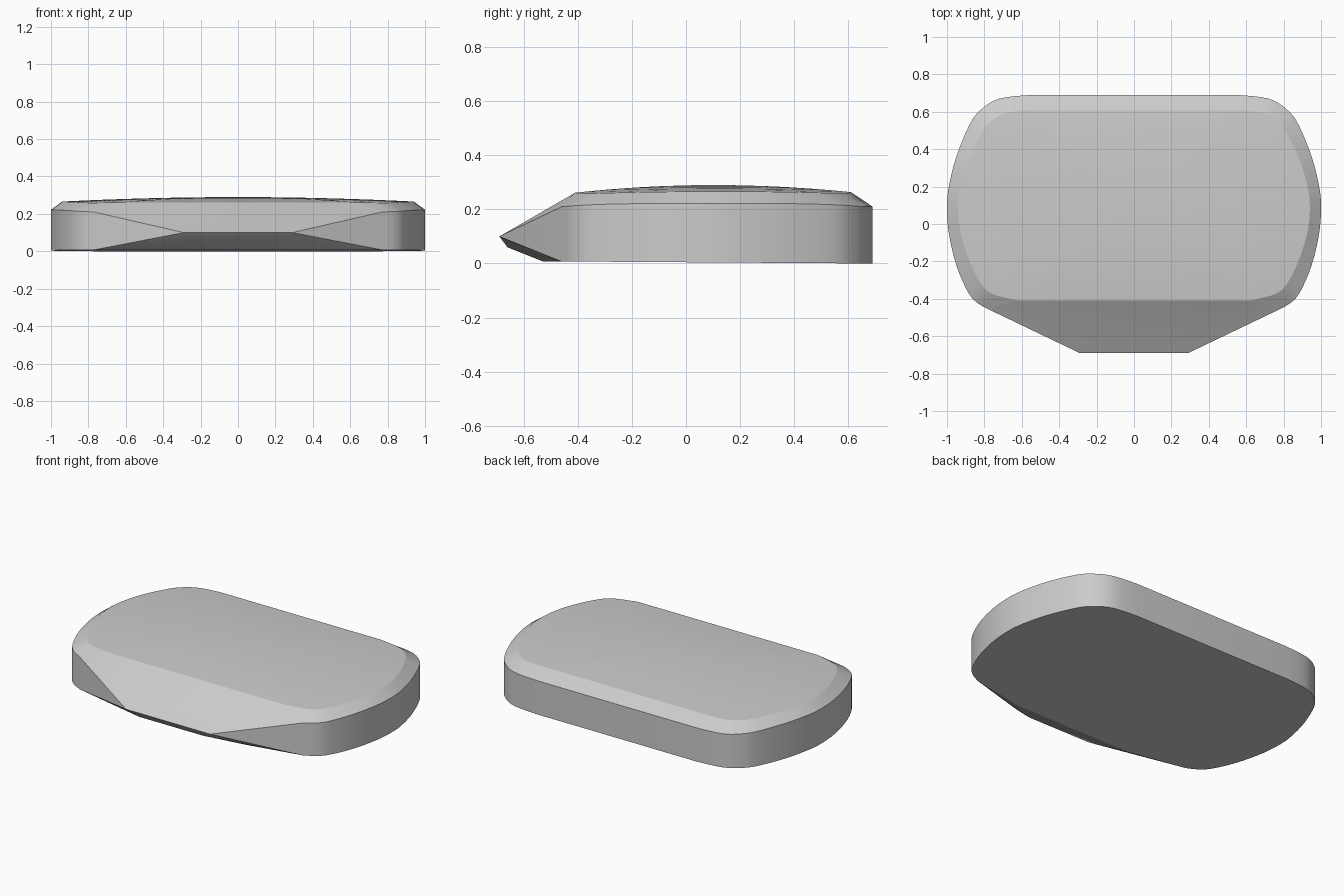
import bpy, bmesh, math
from mathutils import Vector

cube = bpy.data.objects.get("Cube")
if cube:
    bpy.data.objects.remove(cube, do_unlink=True)

mat = bpy.data.materials.new("plain grey")
mat.use_nodes = True
GREY = (0.6, 0.6, 0.6, 1)
mat.diffuse_color = GREY
mat.node_tree.nodes["Principled BSDF"].inputs["Base Color"].default_value = GREY

# Left side of the plan, back to front: outer wall and top rim
WALL = [(.55, .69), (.72, .67), (.82, .61), (.88, .53), (.95, .36), (.99, .20), (1, .09),
        (.99, -.05), (.95, -.22), (.89, -.36), (.84, -.42), (.77, -.46)]
RIM = [(.55, .61), (.69, .593), (.775, .54), (.825, .47), (.89, .33), (.93, .19), (.94, .09),
       (.93, -.03), (.89, -.17), (.83, -.30), (.765, -.37), (.62, -.41)]


def smooth(points, steps=4):
    """Catmull-Rom curve through the points."""
    p = [Vector(q) for q in points]
    p = [p[0] - Vector((.1, 0))] + p + [2 * p[-1] - p[-2]]
    out = []
    for a, b, c, d in zip(p, p[1:], p[2:], p[3:]):
        for k in range(steps):
            t = k / steps
            out.append(b + .5 * t * (c - a + t * (2*a - 5*b + 4*c - d + t * (3*(b - c) + d - a))))
    return out + [p[-2]]


def both_sides(half):
    return half + [Vector((-q.x, q.y)) for q in reversed(half)]


def crown(x, y):
    return .29 - .024 * (x / .94) ** 2 - .018 * ((y - .1) / .51) ** 2


def shoulder(x, y):
    return .222 - .012 * min(1, abs((y - .1) / .56) ** 4)


def base(x, y):
    return .008 * (.69 - y) / 1.2


bm = bmesh.new()


def ring(plan, height):
    return [bm.verts.new((q.x, q.y, height(q.x, q.y))) for q in plan]


def pair(x, y, z):
    return [bm.verts.new((s * x, y, z)) for s in (1, -1)]


wall_plan, rim_plan = both_sides(smooth(WALL)), both_sides(smooth(RIM))
n = len(wall_plan) // 2
bottom, wall, rim = ring(wall_plan, base), ring(wall_plan, shoulder), ring(rim_plan, crown)


def bridge(a, b, skip_front):
    for i in range(2 * n):
        j = (i + 1) % (2 * n)
        if not (skip_front and i == n - 1):
            bm.faces.new((a[i], a[j], b[j], b[i]))


# Upright wall and sloping shoulder, open at the nose
bridge(bottom, wall, True)
bridge(wall, rim, True)

# Gently domed top
centre = Vector((0, .1))
last = rim
for scale in (.9, .75, .55, .35, .15):
    inner = ring([centre + (q - centre) * scale for q in rim_plan], crown)
    bridge(last, inner, False)
    last = inner
bm.faces.new(last)

# Wedge nose: sloped top, cheeks, lip and chin
tip, keel, chin = pair(.29, -.69, .10), pair(.22, -.66, .06), pair(.42, -.53, .008)
bm.faces.new((rim[n - 1], rim[n], tip[1], tip[0]))
bm.faces.new((tip[0], tip[1], keel[1], keel[0]))
bm.faces.new((keel[0], keel[1], chin[1], chin[0]))
for side, i in ((0, n - 1), (1, n)):
    bm.faces.new((rim[i], wall[i], tip[side]))
    bm.faces.new((wall[i], bottom[i], tip[side]))
    bm.faces.new((tip[side], bottom[i], keel[side]))
    bm.faces.new((keel[side], bottom[i], chin[side]))

# Underside
bm.faces.new(bottom[:n] + chin + bottom[n:])

bmesh.ops.recalc_face_normals(bm, faces=bm.faces)
mesh = bpy.data.meshes.new("wedge_nosed_pad")
bm.to_mesh(mesh)
bm.free()
mesh.materials.append(mat)
pad = bpy.data.objects.new("wedge_nosed_pad", mesh)
bpy.context.collection.objects.link(pad)
bpy.ops.object.select_all(action="DESELECT")
pad.select_set(True)
bpy.context.view_layer.objects.active = pad
bpy.ops.object.shade_smooth_by_angle(angle=math.radians(20))
